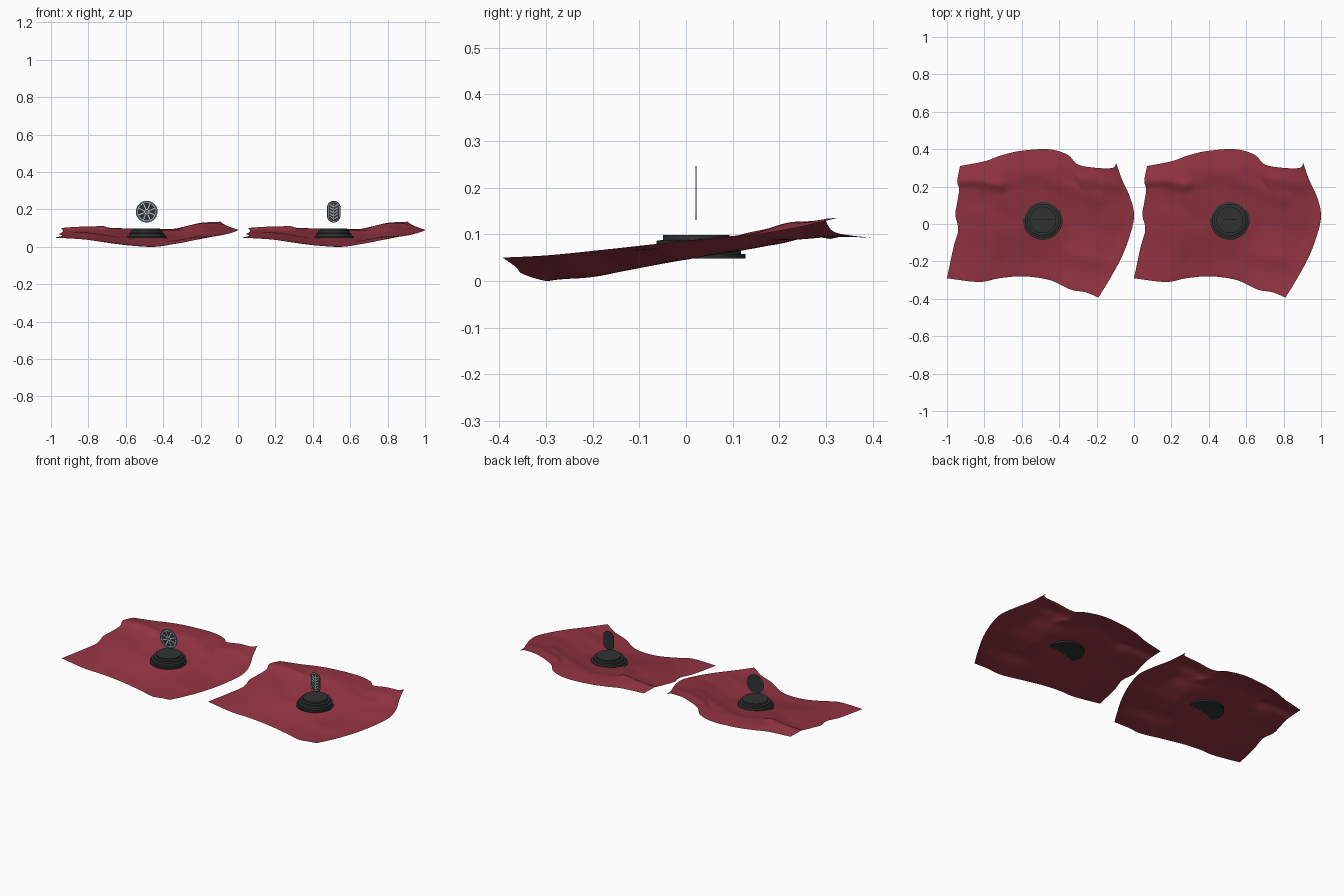
import bpy, bmesh, math
from mathutils import Vector

if "Cube" in bpy.data.objects:
    bpy.data.objects.remove(bpy.data.objects["Cube"])


def material(name, rgb):
    m = bpy.data.materials.new(name)
    m.diffuse_color = (*rgb, 1)
    m.use_nodes = True
    m.node_tree.nodes["Principled BSDF"].inputs["Base Color"].default_value = m.diffuse_color
    return m


RED = material("crimson_cloth", (0.30, 0.035, 0.055))
BLACK = material("charcoal", (0.03, 0.032, 0.032))
BLUE = material("deep_blue", (0.07, 0.13, 0.38))
SILVER = material("pale_silver", (0.62, 0.64, 0.66))


def add(bm, name, mat, smooth=True):
    me = bpy.data.meshes.new(name)
    bmesh.ops.recalc_face_normals(bm, faces=bm.faces)
    bm.to_mesh(me)
    bm.free()
    ob = bpy.data.objects.new(name, me)
    bpy.context.collection.objects.link(ob)
    me.materials.append(mat)
    if smooth:
        bpy.ops.object.select_all(action='DESELECT')
        ob.select_set(True)
        bpy.context.view_layer.objects.active = ob
        bpy.ops.object.shade_smooth_by_angle(angle=math.radians(40))
    return ob


def curve(pts, t):
    """Catmull-Rom point through pts at t in 0..1"""
    n = len(pts) - 1
    i = min(int(t * n), n - 1)
    f = t * n - i
    p0, p1, p2, p3 = (Vector(pts[max(0, min(n, i + k))]) for k in (-1, 0, 1, 2))
    return 0.5 * (2 * p1 + (p2 - p0) * f + (2 * p0 - 5 * p1 + 4 * p2 - p3) * f ** 2
                  + (3 * p1 - p0 - 3 * p2 + p3) * f ** 3)


# Four wavy edges of the cloth (x, y, z)
FRONT = [(-1, -.29, .05), (-.83, -.31, .04), (-.72, -.29, .025), (-.59, -.28, .008),
         (-.45, -.30, 0), (-.34, -.35, .015), (-.26, -.365, .03), (-.19, -.393, .05)]
BACK = [(-.93, .31, .09), (-.8, .335, .095), (-.715, .365, .095), (-.61, .39, .093),
        (-.46, .40, .092), (-.355, .37, .095), (-.30, .318, .105), (-.2, .30, .128),
        (-.115, .30, .133), (-.095, .325, .135)]
LEFT = [(-1, -.29, .05), (-.965, -.125, .052), (-.94, -.03, .06), (-.955, .05, .068),
        (-.945, .115, .075), (-.935, .185, .085), (-.945, .23, .10), (-.93, .31, .09)]
RIGHT = [(-.19, -.393, .05), (-.13, -.295, .055), (-.065, -.175, .067), (-.02, -.055, .08),
         (0, .045, .09), (-.02, .14, .098), (-.065, .24, .115), (-.095, .325, .135)]
# Folds: start x, y, end x, y, height, width
FOLDS = [(-.93, .24, -.72, .21, .013, .03), (-.72, .21, -.5, .27, .007, .04),
         (-.45, .24, -.2, .14, .012, .05), (-.25, .25, -.1, .22, .010, .04),
         (-.85, .05, -.75, -.15, .005, .05), (-.35, -.15, -.15, -.22, .006, .05),
         (-.7, -.2, -.5, -.22, -.006, .06), (-.8, .13, -.65, .02, -.005, .04),
         (-.3, .0, -.1, -.06, -.005, .05)]


def fold_height(p):
    z = 0
    for ax, ay, bx, by, h, w in FOLDS:
        a, b, q = Vector((ax, ay)), Vector((bx, by)), Vector((p.x, p.y))
        t = max(0, min(1, (q - a).dot(b - a) / (b - a).length_squared))
        z += h * math.exp(-((q - a - (b - a) * t).length / w) ** 2)
    return z


def cloth(name, dx):
    n = 72
    bm = bmesh.new()
    rows = []
    for j in range(n + 1):
        v = j / n
        row = []
        for i in range(n + 1):
            u = i / n
            c = (curve(FRONT, u) * (1 - v) + curve(BACK, u) * v
                 + curve(LEFT, v) * (1 - u) + curve(RIGHT, v) * u
                 - Vector(FRONT[0]) * (1 - u) * (1 - v) - Vector(FRONT[-1]) * u * (1 - v)
                 - Vector(BACK[0]) * (1 - u) * v - Vector(BACK[-1]) * u * v)
            inside = 16 * u * (1 - u) * v * (1 - v)
            c.z += .018 * inside + fold_height(c) * min(1, inside * 2.5)
            row.append(bm.verts.new((c.x + dx, c.y, max(0, c.z))))
        rows.append(row)
    for r, s in zip(rows, rows[1:]):
        for i in range(n):
            bm.faces.new((r[i], r[i + 1], s[i + 1], s[i]))
    ob = add(bm, name, RED)
    if ob.data.polygons[0].normal.z < 0:
        ob.data.flip_normals()


CY = .022


def stand(name, cx):
    # Stepped round pedestal turned from a profile
    prof = [(0, .048), (.106, .048), (.106, .058), (.096, .058), (.096, .070),
            (.085, .074), (.085, .086), (.071, .088), (.071, .098), (0, .098)]
    bm = bmesh.new()
    vs = [bm.verts.new((r, 0, z)) for r, z in prof]
    es = [bm.edges.new(e) for e in zip(vs, vs[1:])]
    bmesh.ops.spin(bm, geom=vs + es, axis=(0, 0, 1), cent=(0, 0, 0),
                   angle=2 * math.pi, steps=56)
    bmesh.ops.remove_doubles(bm, verts=bm.verts, dist=1e-5)
    bmesh.ops.translate(bm, verts=bm.verts, vec=(cx, CY, 0))
    add(bm, name, BLACK)


def outline(r, straight=0, n=48):
    """Circle, or upright capsule when straight > 0"""
    pts = []
    for k in range(n):
        a = 2 * math.pi * (k + .5) / n
        pts.append((r * math.cos(a), r * math.sin(a) + math.copysign(straight, math.sin(a))))
    return pts


def prism(bm, pts, cx, y0, y1, hole=None):
    def loop(ps, y):
        return [bm.verts.new((cx + x, y, .188 + z)) for x, z in ps]

    def wall(a, b):
        for k in range(len(a)):
            m = (k + 1) % len(a)
            bm.faces.new((a[k], a[m], b[m], b[k]))
    f, b = loop(pts, y0), loop(pts, y1)
    wall(f, b)
    if hole:
        hf, hb = loop(hole, y0), loop(hole, y1)
        wall(hf, hb), wall(f, hf), wall(b, hb)
    else:
        bm.faces.new(f), bm.faces.new(b)


def plate(name, mat, cx, shapes, y0, y1, hole=None):
    bm = bmesh.new()
    for s in shapes:
        prism(bm, s, cx, y0, y1, hole)
    add(bm, name, mat, False)


def bar(x0, z0, x1, z1, w):
    d = Vector((x1 - x0, z1 - z0)).normalized() * w / 2
    return [(x0 - d.y, z0 + d.x), (x0 + d.y, z0 - d.x), (x1 + d.y, z1 - d.x), (x1 - d.y, z1 + d.x)]


F0, F1 = CY - .0018, CY - .001   # raised front decoration

for side, dx in (("left", 0), ("right", 1)):
    cloth(side + "_cloth", dx)
    stand(side + "_stand", -.488 + dx)

# Left: round medallion with blue rim and silver spokes
LX = -.488
plate("round_medallion", BLACK, LX, [outline(.056)], F1, CY + .001)
plate("medallion_rim", BLUE, LX, [outline(.058)], F0, CY + .001, outline(.052))
plate("medallion_ring", SILVER, LX, [outline(.050)], F0, F1, outline(.047))
spokes = []
for k in range(8):
    a = math.pi * k / 4 + math.pi / 8
    c, s = math.cos(a), math.sin(a)
    spokes.append(bar(.016 * c, .016 * s, .046 * c, .046 * s, .005))
plate("medallion_spokes", SILVER, LX, spokes, F0, F1)
plate("medallion_hub", SILVER, LX, [outline(.014)], F0, F1, outline(.009))
plate("medallion_centre", BLUE, LX, [outline(.007)], F0, F1)

# Right: upright capsule badge with a silver lattice
RX = .512
plate("capsule_badge", BLACK, RX, [outline(.036, .022)], F1, CY + .001)
plate("badge_line", SILVER, RX, [outline(.031, .022)], F0, F1, outline(.029, .022))
marks = [bar(0, -.045, 0, .045, .003)]
for s in (-1, 1):
    for z in (-.032, -.016, 0, .016, .032):
        marks.append(bar(s * .003, z - .006, s * .021, z + .006, .004))
plate("badge_lattice", SILVER, RX, marks, F0, F1)
